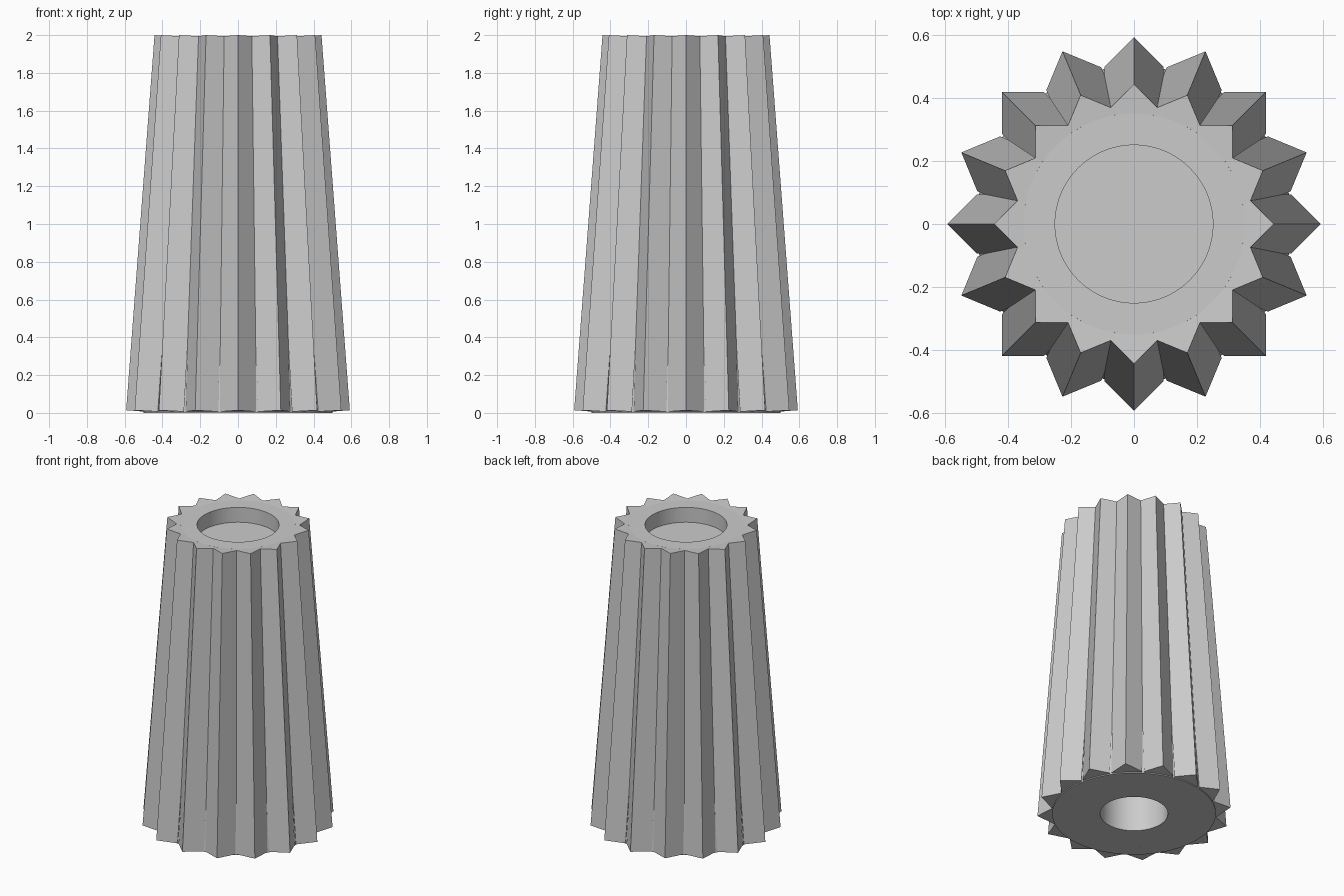
import bpy, bmesh, math
from mathutils import Matrix, Vector

if "Cube" in bpy.data.objects:
    bpy.data.objects.remove(bpy.data.objects["Cube"], do_unlink=True)

grey = bpy.data.materials.new("plain grey")
grey.use_nodes = True
colour = (0.6, 0.6, 0.6, 1)
grey.diffuse_color = colour
grey.node_tree.nodes["Principled BSDF"].inputs["Base Color"].default_value = colour


def finish(bm, name):
    bmesh.ops.remove_doubles(bm, verts=bm.verts, dist=1e-5)
    bmesh.ops.recalc_face_normals(bm, faces=bm.faces)
    mesh = bpy.data.meshes.new(name)
    bm.to_mesh(mesh)
    bm.free()
    mesh.materials.append(grey)
    obj = bpy.data.objects.new(name, mesh)
    bpy.context.collection.objects.link(obj)
    return obj


# Tapered core: top recess and a blind bore from below
profile = [(0, 1.8), (0.207, 1.8), (0.207, 0), (0.5, 0),
           (0.35, 1.993), (0.25, 1.993), (0.25, 1.893), (0, 1.893)]
bm = bmesh.new()
points = [bm.verts.new((r, 0, z)) for r, z in profile]
edges = [bm.edges.new(pair) for pair in zip(points, points[1:])]
bmesh.ops.spin(bm, geom=points + edges, cent=(0, 0, 0), axis=(0, 0, 1),
               angle=math.tau, steps=96)
core = finish(bm, "core")
bpy.ops.object.select_all(action="DESELECT")
core.select_set(True)
bpy.context.view_layer.objects.active = core
bpy.ops.object.shade_smooth_by_angle(angle=math.radians(30))

# Square ribs set corner-out, leaning inward towards the top
RIBS = 16
half = 0.094
top, bottom = Vector((0.442, 0, 2)), Vector((0.592, 0, 0.014))
axis = (top - bottom).normalized()
outward = Vector((axis.z, 0, -axis.x))
side = Vector((0, 1, 0))
for i in range(RIBS):
    bm = bmesh.new()
    rings = []
    for corner in (bottom, top):
        centre = corner - outward * half
        rings.append([bm.verts.new(centre + d * half)
                      for d in (outward, side, -outward, -side)])
    low, high = rings
    bm.faces.new(low)
    bm.faces.new(high)
    for k in range(4):
        n = (k + 1) % 4
        bm.faces.new((low[k], low[n], high[n], high[k]))
    bm.transform(Matrix.Rotation(math.tau * i / RIBS, 4, "Z"))
    finish(bm, f"rib_{i + 1}")
